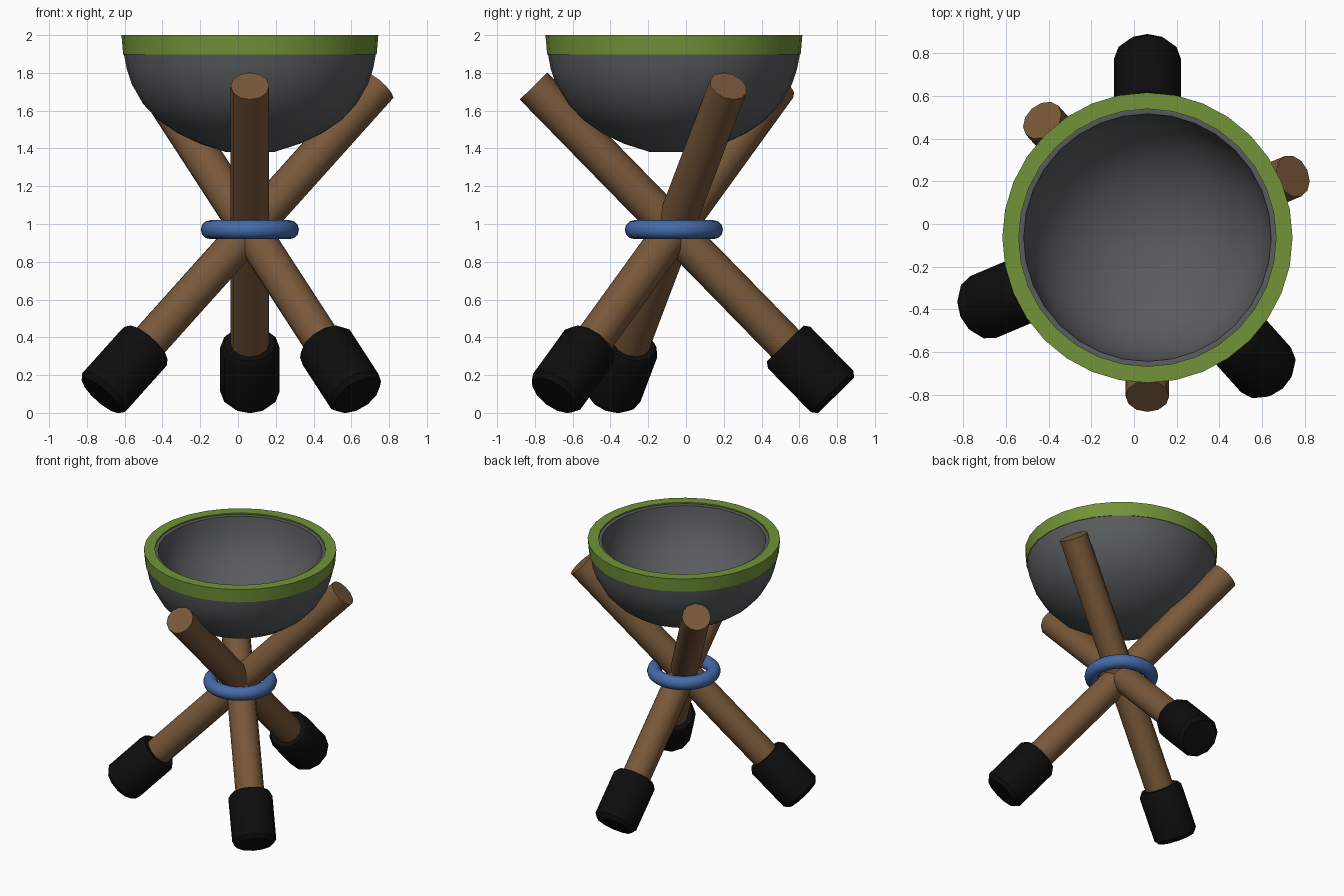
import bpy, bmesh, math
from mathutils import Vector, Matrix

if "Cube" in bpy.data.objects:
    bpy.data.objects.remove(bpy.data.objects["Cube"])


def material(name, rgb):
    m = bpy.data.materials.new(name)
    m.diffuse_color = (*rgb, 1)
    m.use_nodes = True
    m.node_tree.nodes["Principled BSDF"].inputs["Base Color"].default_value = m.diffuse_color
    return m


WOOD = material("brown wood", (0.19, 0.098, 0.042))
BLACK = material("black rubber", (0.004, 0.004, 0.004))
GREY = material("dark grey", (0.1, 0.108, 0.112))
GREEN = material("green", (0.17, 0.295, 0.04))
BLUE = material("blue", (0.06, 0.145, 0.4))


def lathe(name, profile, sides, mat, matrix, closed=False, turn=0.0):
    """Revolve (radius, height) points about local z; radius 0 makes a pole."""
    bm = bmesh.new()
    rings = []
    for r, z in profile:
        if r == 0:
            rings.append([bm.verts.new((0, 0, z))] * sides)
        else:
            rings.append([bm.verts.new((r * math.cos(a), r * math.sin(a), z))
                          for a in (2 * math.pi * (i + turn) / sides for i in range(sides))])
    pairs = list(zip(rings, rings[1:]))
    if closed:
        pairs.append((rings[-1], rings[0]))
    for lo, hi in pairs:
        for i in range(sides):
            j = (i + 1) % sides
            quad = list(dict.fromkeys([lo[i], lo[j], hi[j], hi[i]]))
            bm.faces.new(quad)
    bmesh.ops.recalc_face_normals(bm, faces=bm.faces)
    me = bpy.data.meshes.new(name)
    bm.to_mesh(me)
    bm.free()
    me.materials.append(mat)
    ob = bpy.data.objects.new(name, me)
    bpy.context.collection.objects.link(ob)
    ob.matrix_world = matrix
    bpy.ops.object.select_all(action='DESELECT')
    ob.select_set(True)
    bpy.context.view_layer.objects.active = ob
    bpy.ops.object.shade_smooth_by_angle(angle=math.radians(35))
    return ob


CX, CY = 0.063, -0.064
HUB = Vector((CX, CY, 0.97))

# three crossed sticks, each with a rubber foot
tops = {"front": (0.063, -0.807, 1.73),
        "right": (0.745, 0.224, 1.73),
        "left": (-0.43, 0.486, 1.73)}
for side, top in tops.items():
    top = Vector(top)
    axis = (top - HUB).normalized()
    bottom = HUB + axis * ((0.092 - HUB.z) / axis.z)
    # frame along the stick, with local x kept level
    x = Vector((0, 0, 1)).cross(axis).normalized()
    y = axis.cross(x)
    frame = Matrix((x, y, axis)).transposed().to_4x4()
    frame.translation = bottom
    length = (top - bottom).length
    lathe(side + "_stick", [(0, 0.1), (0.102, 0.1), (0.102, length), (0, length)],
          12, WOOD, frame)
    lathe(side + "_stick_foot",
          [(0, 0), (0.134, 0), (0.157, 0.03), (0.157, 0.355), (0.136, 0.385), (0, 0.385)],
          12, BLACK, frame)

# blue ring holding the sticks together
ring = [(0.21 + 0.05 * math.cos(2 * math.pi * k / 12), 0.05 * math.sin(2 * math.pi * k / 12))
        for k in range(12)]
lathe("binding_ring", ring, 36, BLUE, Matrix.Translation(HUB), closed=True)

# bowl: outer shell up to the rim, then back down the inside
outer = [(0, 1.38), (0.13, 1.382), (0.265, 1.425), (0.385, 1.482), (0.485, 1.55),
         (0.565, 1.635), (0.625, 1.74), (0.652, 1.82), (0.667, 1.9)]
lip = [(0.62, 1.985), (0.603, 1.99), (0.58, 1.985)]
inner = [(0.58 * math.cos(t), 1.985 - 0.525 * math.sin(t))
         for t in (math.pi / 2 * k / 8 for k in range(1, 8))] + [(0, 1.46)]
centre = Matrix.Translation((CX, CY, 0))
lathe("bowl", outer + lip + inner, 32, GREY, centre)

# green rim band
lathe("bowl_rim", [(0.603, 1.985), (0.603, 2.0), (0.68, 2.0), (0.671, 1.897), (0.655, 1.897)],
      32, GREEN, centre, closed=True)
